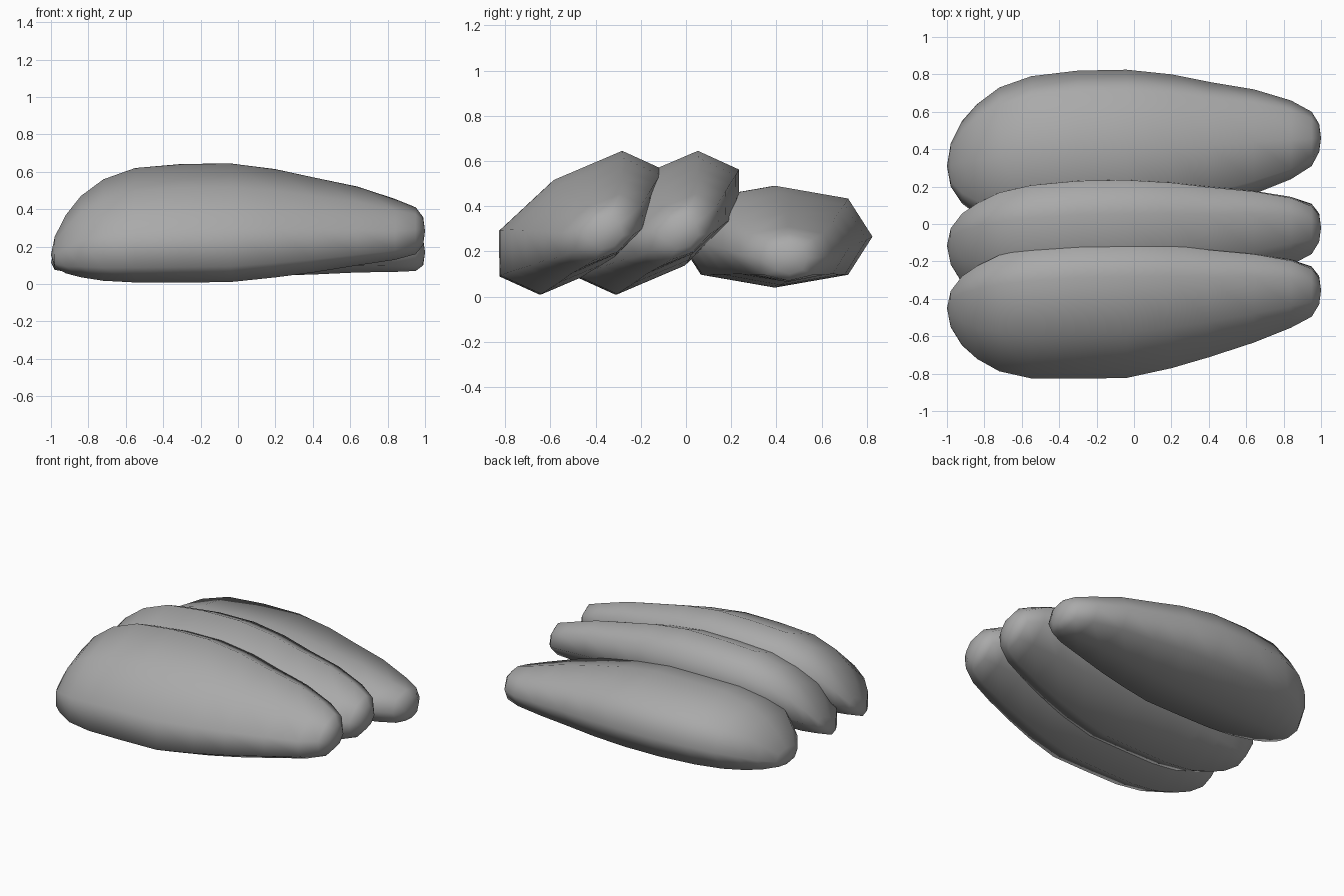
import bpy, bmesh, math
from mathutils import Matrix, Vector

cube = bpy.data.objects.get("Cube")
if cube:
    bpy.data.objects.remove(cube, do_unlink=True)

grey = bpy.data.materials.new("plain grey")
grey.use_nodes = True
COLOUR = (0.4, 0.4, 0.4, 1)
grey.diffuse_color = COLOUR
grey.node_tree.nodes["Principled BSDF"].inputs["Base Color"].default_value = COLOUR

# Stations along the pod: x, sideways shift, vertical shift, half width, half height
STATIONS = [
    (-.98, -.075, -.134, .115, .055),
    (-.92, -.06, -.094, .22, .106),
    (-.84, -.045, -.056, .295, .154),
    (-.72, -.03, -.024, .37, .191),
    (-.55, -.015, -.003, .415, .217),
    (-.3, 0, 0, .43, .225),
    (-.04, .005, 0, .43, .225),
    (.2, .02, -.013, .39, .207),
    (.4, .03, -.03, .34, .184),
    (.64, .05, -.05, .28, .153),
    (.84, .06, -.078, .21, .122),
    (.95, .065, -.09, .145, .105),
    (.99, .07, -.095, .075, .07),
]
TIPS = [Vector((-1, -.08, -.15)), Vector((1, .07, -.095))]
SIDES = 8
DIAGONAL = 1.06  # the diagonal corners sit slightly outside the ellipse


def make_pod(name, y, z, tilt):
    """Loft eight-sided rings into a tapered pod, then tilt it about its length."""
    bm = bmesh.new()
    rings = []
    for x, dy, dz, width, height in STATIONS:
        ring = []
        for i in range(SIDES):
            angle = math.tau * i / SIDES
            k = DIAGONAL if i % 2 else 1
            ring.append(bm.verts.new((x, dy + k * width * math.cos(angle),
                                      dz + k * height * math.sin(angle))))
        rings.append(ring)
    for a, b in zip(rings, rings[1:]):
        for i in range(SIDES):
            j = (i + 1) % SIDES
            bm.faces.new((a[i], a[j], b[j], b[i]))
    # Rounded ends close on a single point
    for ring, tip in zip((rings[0], rings[-1]), TIPS):
        point = bm.verts.new(tip)
        for i in range(SIDES):
            bm.faces.new((ring[i], ring[(i + 1) % SIDES], point))
    bmesh.ops.recalc_face_normals(bm, faces=bm.faces)
    bm.transform(Matrix.Translation((0, y, z)) @ Matrix.Rotation(tilt, 4, 'X'))
    for face in bm.faces:
        face.smooth = True
    mesh = bpy.data.meshes.new(name)
    bm.to_mesh(mesh)
    bm.free()
    mesh.materials.append(grey)
    pod = bpy.data.objects.new(name, mesh)
    bpy.context.collection.objects.link(pod)


# Two leaning pods in front, one lying flat behind
LEAN = math.radians(33)
make_pod("front_pod", -.465, .325, LEAN)
make_pod("middle_pod", -.13, .325, LEAN)
make_pod("back_pod", .39, .265, 0)
